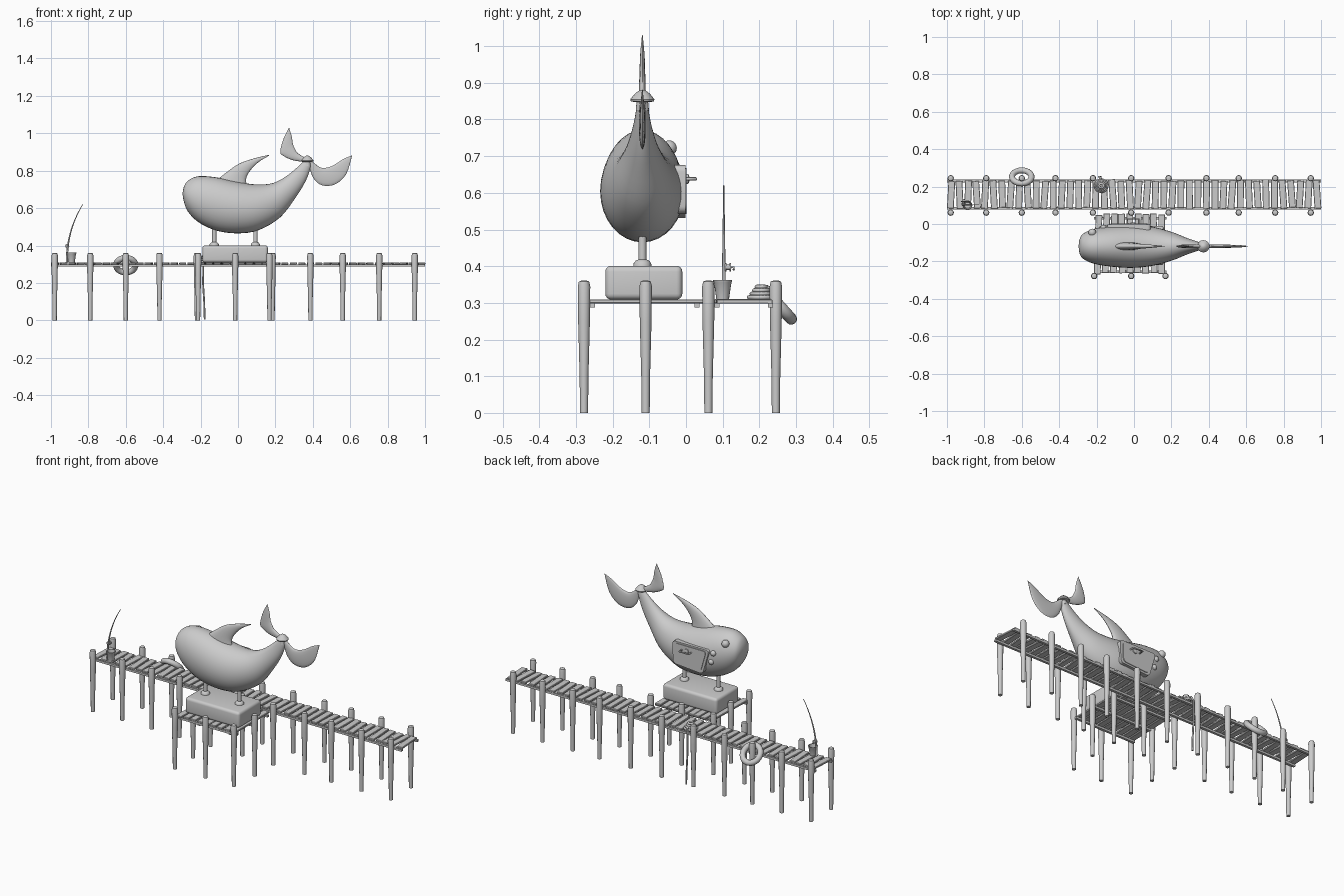
import bpy, bmesh, math, random
from mathutils import Vector

if "Cube" in bpy.data.objects:
    bpy.data.objects.remove(bpy.data.objects["Cube"])
random.seed(4)
YC = -0.119  # whale centre plane


def finish(name, bm, loc=(0, 0, 0), rot=(0, 0, 0), smooth=40):
    bmesh.ops.recalc_face_normals(bm, faces=bm.faces)
    me = bpy.data.meshes.new(name)
    bm.to_mesh(me)
    bm.free()
    ob = bpy.data.objects.new(name, me)
    bpy.context.collection.objects.link(ob)
    ob.location, ob.rotation_euler = loc, rot
    if smooth:
        bpy.ops.object.select_all(action='DESELECT')
        ob.select_set(True)
        bpy.context.view_layer.objects.active = ob
        bpy.ops.object.shade_smooth_by_angle(angle=math.radians(smooth))
    return ob


def box(name, loc, size, rot=(0, 0, 0), bevel=0.0, segs=1):
    bm = bmesh.new()
    bmesh.ops.create_cube(bm, size=1)
    bmesh.ops.scale(bm, vec=size, verts=bm.verts)
    if bevel:
        bmesh.ops.bevel(bm, geom=bm.edges[:], offset=bevel, segments=segs, affect='EDGES', profile=0.5)
    return finish(name, bm, loc, rot, 40 if segs > 1 else 0)


def lathe(name, loc, prof, n=16, rot=(0, 0, 0)):
    """Surface of revolution from (radius, z) points."""
    bm = bmesh.new()
    rings = [[bm.verts.new((r * math.cos(2 * math.pi * i / n), r * math.sin(2 * math.pi * i / n), z))
              for i in range(n)] for r, z in prof]
    for a, b in zip(rings, rings[1:]):
        for i in range(n):
            bm.faces.new((a[i], a[(i + 1) % n], b[(i + 1) % n], b[i]))
    bm.faces.new(rings[0])
    bm.faces.new(rings[-1])
    return finish(name, bm, loc, rot)


def sphere(name, loc, r, scale=(1, 1, 1)):
    bm = bmesh.new()
    bmesh.ops.create_uvsphere(bm, u_segments=16, v_segments=10, radius=r)
    bmesh.ops.scale(bm, vec=scale, verts=bm.verts)
    return finish(name, bm, loc, smooth=60)


def torus(name, loc, R, r, rot=(0, 0, 0), n=32, m=12):
    bm = bmesh.new()
    g = [[bm.verts.new(((R + r * math.cos(b)) * math.cos(a), (R + r * math.cos(b)) * math.sin(a), r * math.sin(b)))
          for b in [2 * math.pi * j / m for j in range(m)]] for a in [2 * math.pi * i / n for i in range(n)]]
    for i in range(n):
        for j in range(m):
            k, l = (i + 1) % n, (j + 1) % m
            bm.faces.new((g[i][j], g[k][j], g[k][l], g[i][l]))
    return finish(name, bm, loc, rot, 60)


def tube(name, pts, r0, r1=None):
    """Round bar along a path, tapering from r0 to r1."""
    r1 = r0 if r1 is None else r1
    cu = bpy.data.curves.new(name, 'CURVE')
    cu.dimensions, cu.bevel_depth, cu.bevel_resolution, cu.use_fill_caps = '3D', 1.0, 2, True
    sp = cu.splines.new('POLY')
    sp.points.add(len(pts) - 1)
    for i, p in enumerate(pts):
        sp.points[i].co = (*p, 1)
        sp.points[i].radius = r0 + (r1 - r0) * i / (len(pts) - 1)
    ob = bpy.data.objects.new(name, cu)
    bpy.context.collection.objects.link(ob)
    return ob


def loft(name, stations, n=32, sub=4):
    """Skin ellipses spanning (upper x,z)-(lower x,z) with half width w, splined between stations."""
    P = [stations[0]] + stations + [stations[-1]]
    rows = []
    for i in range(1, len(P) - 2):
        for s in range(sub):
            t = s / sub
            rows.append([0.5 * (2 * b + (c - a) * t + (2 * a - 5 * b + 4 * c - d) * t * t
                                + (3 * b - a - 3 * c + d) * t ** 3) for a, b, c, d in zip(*P[i - 1:i + 3])])
    rows.append(stations[-1])
    bm = bmesh.new()
    rings = []
    for ux, uz, lx, lz, w in rows:
        ring = []
        for k in range(n):
            a = 2 * math.pi * k / n
            c = (1 + math.cos(a)) / 2
            ring.append(bm.verts.new((lx + (ux - lx) * c, YC + w * math.sin(a), lz + (uz - lz) * c)))
        rings.append(ring)
    for a, b in zip(rings, rings[1:]):
        for k in range(n):
            bm.faces.new((a[k], a[(k + 1) % n], b[(k + 1) % n], b[k]))
    bm.faces.new(rings[0])
    bm.faces.new(rings[-1])
    return finish(name, bm, smooth=60)


# Dock posts
def post(x, y):
    lathe("dock_post", (x, y, 0), [(.011, 0), (.012, .1), (.016, .25), (.017, .345), (.014, .358), (.006, .361)], 12)


for x in (-.98, -.79, -.6, -.42, -.22, -.015, .185, .387, .56, .755, .945):
    post(x, .061)
    post(x, .245)
for x, y in ((-.213, -.278), (-.015, -.278), (.168, -.278), (-.213, -.11), (.185, -.11)):
    post(x, y)

# Walkway planks and stringers
for i in range(44):
    box("walkway_plank", (-.978 + i * .0455, .158 + random.uniform(-.003, .003), .304),
        (.036, .152 + random.uniform(-.008, .006), .011),
        (0, random.uniform(-.04, .04), random.uniform(-.08, .08)), .002)
for y in (.085, .23):
    box("walkway_stringer", (0, y, .293), (2.0, .014, .012))

# Side platform
for i in range(9):
    box("platform_plank", (-.192 + i * .0425, -.108 + random.uniform(-.006, .006), .304),
        (.036, .318, .011), (0, 0, random.uniform(-.03, .03)), .002)
for y in (-.255, -.11, .03):
    box("platform_beam", (-.02, y, .293), (.39, .014, .012))

# Pedestal and supports
box("pedestal", (-.015, -.115, .355), (.35, .21, .092), bevel=.016, segs=4)
for x in (-.127, .093):
    lathe("support_rod", (x, YC, .398), [(.025, 0), (.024, .01), (.017, .018), (.011, .02), (.011, .14)])

# Whale body, dorsal fin and flukes
loft("whale_body", [
    (-.296, .682, -.296, .672, .004), (-.289, .715, -.29, .638, .042), (-.268, .746, -.27, .585, .069),
    (-.215, .770, -.215, .527, .093), (-.12, .765, -.12, .481, .109), (-.01, .742, -.005, .465, .115),
    (.09, .727, .11, .482, .104), (.18, .732, .225, .55, .076), (.25, .765, .305, .652, .045),
    (.31, .812, .362, .745, .025), (.357, .855, .39, .825, .014), (.374, .86, .385, .85, .004)])
loft("dorsal_fin", [
    (-.12, .745, .05, .71, .023), (-.06, .792, .043, .755, .018), (.005, .837, .065, .80, .013),
    (.08, .864, .11, .846, .008), (.166, .885, .166, .88, .001)], 16)
loft("upper_fluke", [
    (.374, .861, .364, .845, .008), (.32, .893, .294, .856, .009), (.305, .915, .246, .877, .009),
    (.294, .941, .226, .9, .008), (.287, .985, .242, .968, .006), (.273, 1.03, .272, 1.029, .001)], 16)
loft("rear_fluke", [
    (.385, .86, .375, .845, .008), (.439, .818, .40, .765, .009), (.481, .818, .449, .722, .009),
    (.519, .834, .519, .727, .008), (.561, .861, .578, .781, .006), (.61, .882, .61, .88, .001)], 16)

# Cap on the tail tip
lathe("tail_cap", (.371, YC, .835), [(.018, -.01), (.016, .012), (.031, .014), (.033, .02), (.02, .036), (.007, .045)])

# Eye and hatch on the back side
sphere("eye", (-.223, -.046, .722), .021)
for x, z in ((-.163, .66), (-.15, .607)):
    sphere("hatch_hinge", (x, -.02, z), .016)


def hatch(name, k, y0, y1):
    bm = bmesh.new()
    cx, cz = -.025, .612
    pts = [(-.147, .676), (.09, .676), (.085, .545), (-.105, .53)]
    f = bm.faces.new([bm.verts.new((cx + (x - cx) * k, y0, cz + (z - cz) * k)) for x, z in pts])
    ex = bmesh.ops.extrude_face_region(bm, geom=[f])
    vs = [v for v in ex['geom'] if isinstance(v, bmesh.types.BMVert)]
    bmesh.ops.translate(bm, vec=(0, y1 - y0, 0), verts=vs)
    side = [e for e in bm.edges if abs(e.verts[0].co.y - e.verts[1].co.y) > .001]
    bmesh.ops.bevel(bm, geom=side, offset=.018, segments=4, affect='EDGES', profile=0.5)
    finish(name, bm)


hatch("hatch_frame", 1.0, -.05, -.002)
hatch("hatch_panel", .86, -.03, .002)
tube("hatch_handle", [(-.035, 0, .638), (-.035, .027, .638), (.025, .027, .638), (.025, 0, .638)], .0045)
lathe("handle_plate", (-.005, .001, .638), [(.014, 0), (.013, .006), (.006, .008)], rot=(-math.pi / 2, 0, 0))

# Lifebuoy hung on a post
torus("lifebuoy", (-.6, .252, .295), .052, .016, (math.radians(-48), 0, 0))

# Bucket and fishing rod
lathe("bucket", (-.89, .1, .309), [(.017, 0), (.024, .047), (.026, .05), (.026, .053), (.022, .053), (.016, .008)])
tube("fishing_rod", [(-.915 + .085 * t ** 2.2, .103, .309 + .311 * t) for t in [i / 12 for i in range(13)]],
     .006, .0015)
lathe("fishing_reel", (-.913, .106, .397), [(.011, 0), (.011, .004), (.007, .005), (.007, .012), (.011, .013), (.011, .017)],
      rot=(-math.pi / 2, 0, 0))
tube("reel_crank", [(-.913, .115, .397), (-.913, .13, .397), (-.907, .13, .39)], .003)

# Coiled rope with a loose end hanging to the water
for i in range(4):
    torus("rope_coil", (-.175, .205, .315 + i * .0095), .033 - i * .007, .006, n=24, m=8)
tube("hanging_rope", [(-.175, .225, .33), (-.177, .245, .325), (-.185, .252, .305), (-.187, .252, .2),
                      (-.181, .252, .1), (-.178, .252, .005)], .005)
